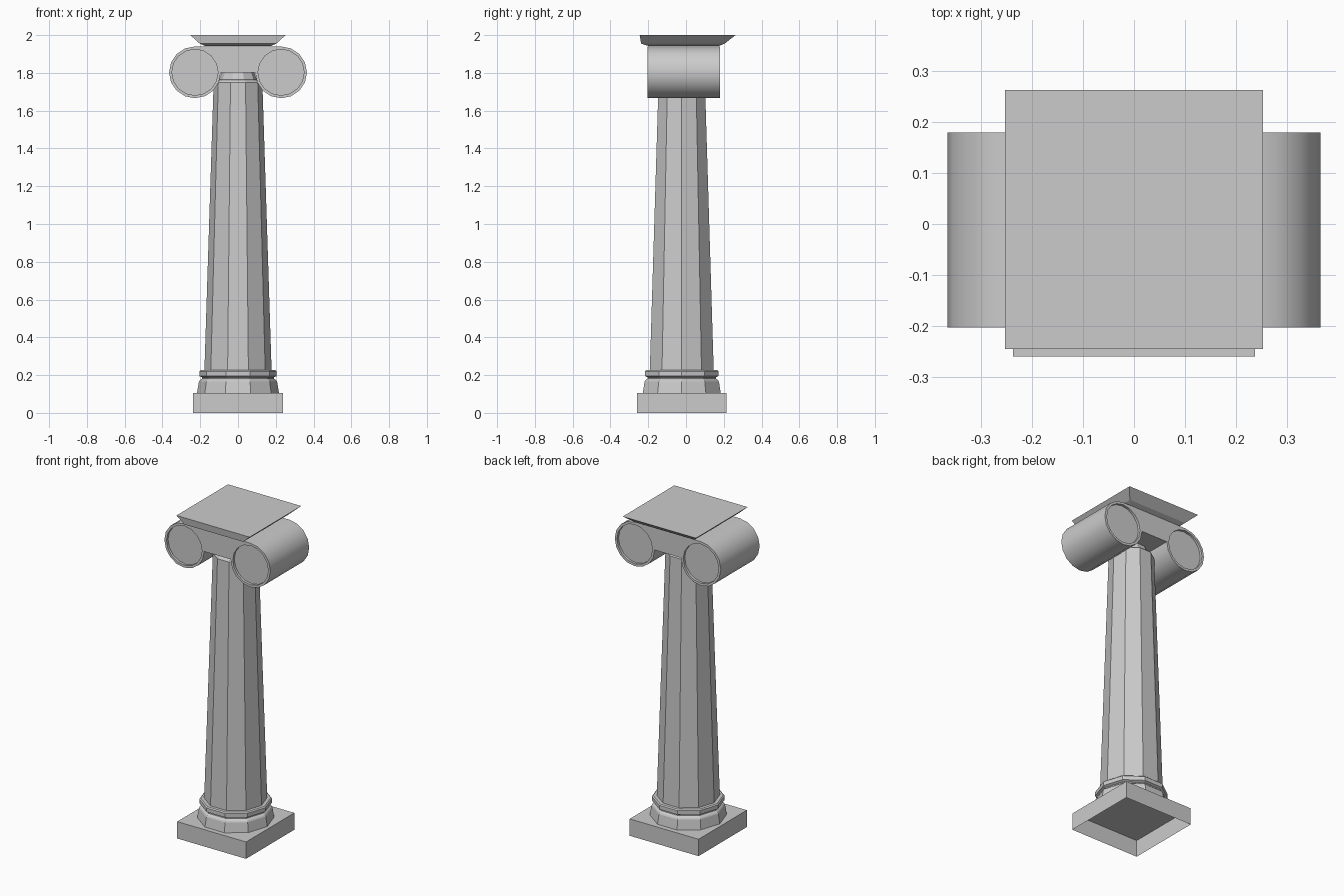
import bpy, bmesh
from math import sin, cos, pi, radians
from mathutils import Matrix

if "Cube" in bpy.data.objects:
    bpy.data.objects.remove(bpy.data.objects["Cube"])


def make_object(name, bm):
    bmesh.ops.recalc_face_normals(bm, faces=bm.faces[:])
    mesh = bpy.data.meshes.new(name)
    bm.to_mesh(mesh)
    bm.free()
    obj = bpy.data.objects.new(name, mesh)
    bpy.context.collection.objects.link(obj)
    return obj


def loft(name, rings, bottom=True):
    """Join rings of points, listed from bottom to top, and cap the ends."""
    bm = bmesh.new()
    loops = [[bm.verts.new(p) for p in ring] for ring in rings]
    n = len(loops[0])
    for a, b in zip(loops, loops[1:]):
        for i in range(n):
            j = (i + 1) % n
            bm.faces.new((a[i], a[j], b[j], b[i]))
    bm.faces.new(loops[-1])
    if bottom:
        bm.faces.new(loops[0][::-1])
    return make_object(name, bm)


def rect(x, y0, y1, z):
    return [(-x, y0, z), (x, y0, z), (x, y1, z), (-x, y1, z)]


def decagon(r, z):
    return [(r * cos(i * pi / 5), r * sin(i * pi / 5) - 0.0225, z) for i in range(10)]


# Square plinth, open underneath
loft("plinth", [rect(0.237, -0.259, 0.215, z) for z in (0, 0.105)], bottom=False)

# Ten-sided base mouldings
base = [(0.217, 0.105), (0.207, 0.165), (0.203, 0.172), (0.19, 0.182),
        (0.19, 0.188), (0.205, 0.195), (0.205, 0.22), (0.198, 0.226), (0.178, 0.226)]
loft("base_moulding", [decagon(r, z) for r, z in base])

# Tapered ten-sided shaft with a narrowing neck
shaft = [(0.178, 0.22), (0.129, 1.75), (0.122, 1.758), (0.1, 1.765), (0.085, 1.805)]
loft("shaft", [decagon(r, z) for r, z in shaft])

# Flared top slab
loft("top_slab", [rect(0.175, -0.2, 0.175, 1.943),
                  rect(0.203, -0.238, 0.205, 1.955),
                  rect(0.252, -0.245, 0.262, 2.0)])

# Scroll capital: one outline with a roll at each side, extruded front to back
CX, CZ, R, Y0, Y1 = 0.228, 1.803, 0.137, -0.203, 0.179
left = [(-CX + R * cos(a), CZ + R * sin(a))
        for a in (radians(90 + 22.5 * i) for i in range(13))]
outline = left + [(-x, z) for x, z in reversed(left)]
capital = loft("scroll_capital", [[(x, y, z) for x, z in outline] for y in (Y0, Y1)])

# Shallow round recesses in both ends of both rolls
bm = bmesh.new()
for side in (-1, 1):
    for y in (Y0, Y1):
        bmesh.ops.create_cone(bm, cap_ends=True, segments=16, radius1=0.122,
                              radius2=0.122, depth=0.03,
                              matrix=Matrix.Translation((side * CX, y, CZ))
                              @ Matrix.Rotation(pi / 2, 4, 'X'))
cutter = make_object("recess_cutter", bm)
cutter.hide_render = True
mod = capital.modifiers.new("recesses", 'BOOLEAN')
mod.operation = 'DIFFERENCE'
mod.solver = 'EXACT'
mod.object = cutter
bpy.context.view_layer.objects.active = capital
capital.select_set(True)
bpy.ops.object.modifier_apply(modifier=mod.name)
bpy.data.objects.remove(cutter)
bpy.ops.object.shade_smooth_by_angle(angle=radians(30))
